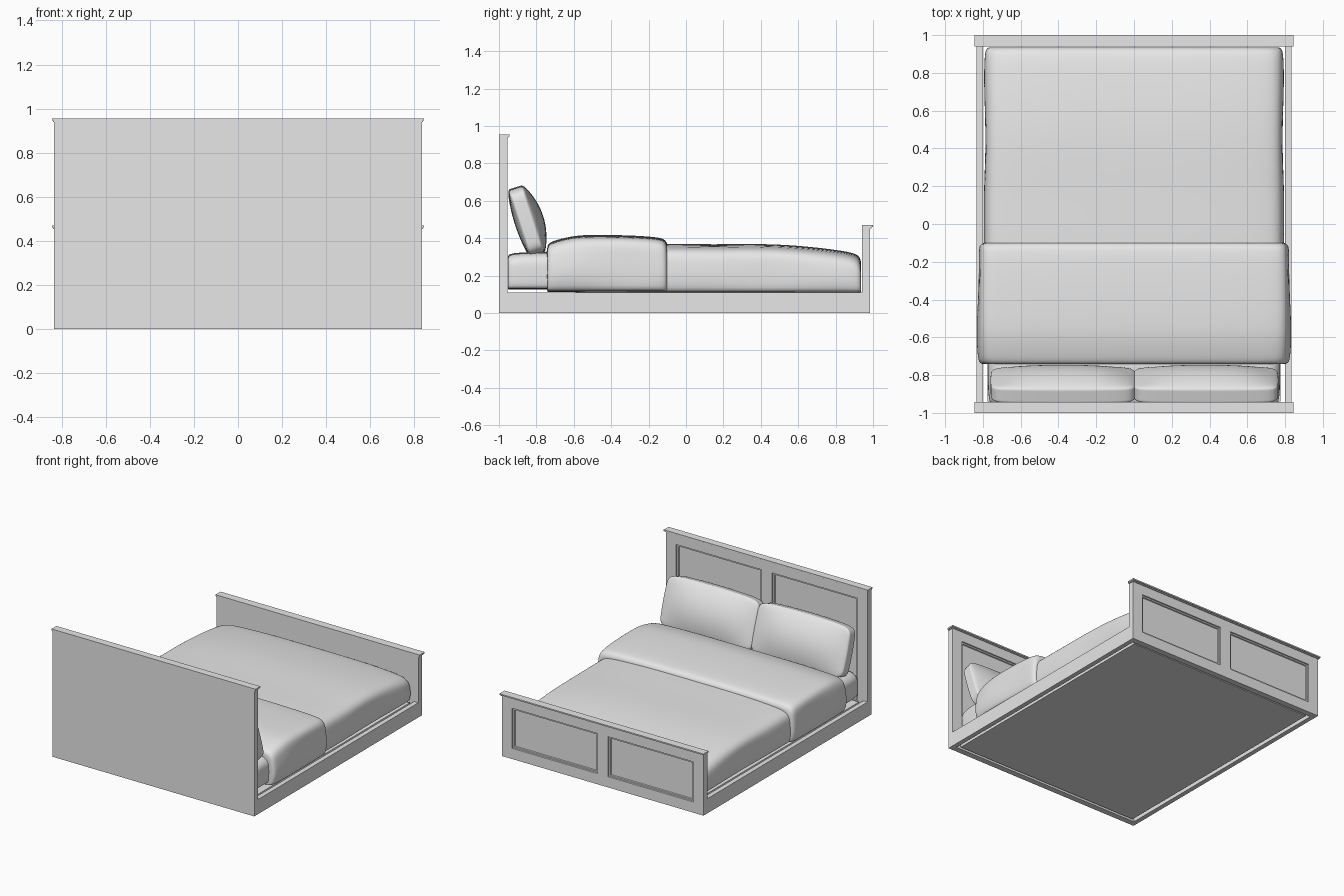
import bpy, bmesh, math
from mathutils import Matrix

old = bpy.data.objects.get("Cube")
if old:
    bpy.data.objects.remove(old, do_unlink=True)

grey = bpy.data.materials.new("plain_grey")
grey.use_nodes = True
grey.diffuse_color = (0.8, 0.8, 0.8, 1)
grey.node_tree.nodes["Principled BSDF"].inputs["Base Color"].default_value = (0.8, 0.8, 0.8, 1)


def finish(bm, name, levels=0):
    """Turn a bmesh into a named object, smoothed when levels is set."""
    bmesh.ops.recalc_face_normals(bm, faces=bm.faces)
    mesh = bpy.data.meshes.new(name)
    bm.to_mesh(mesh)
    bm.free()
    mesh.materials.append(grey)
    ob = bpy.data.objects.new(name, mesh)
    bpy.context.collection.objects.link(ob)
    if levels:
        mod = ob.modifiers.new("Subdivision", 'SUBSURF')
        mod.levels = mod.render_levels = levels
        for p in mesh.polygons:
            p.use_smooth = True
    return ob


def box_mesh(x0, x1, y0, y1, z0, z1):
    bm = bmesh.new()
    bmesh.ops.create_cube(bm, size=1)
    for v in bm.verts:
        v.co = ((x0 + x1) / 2 + v.co.x * (x1 - x0),
                (y0 + y1) / 2 + v.co.y * (y1 - y0),
                (z0 + z1) / 2 + v.co.z * (z1 - z0))
    return bm


def box(name, *size):
    return finish(box_mesh(*size), name)


def panelled_board(name, y0, y1, top):
    """Flat board with two recessed, moulded panels on its +y face."""
    bm = box_mesh(-0.835, 0.835, y0, y1, 0, top)
    cuts = [((x, 0, 0), (1, 0, 0)) for x in (-0.75, -0.045, 0.045, 0.75)]
    cuts += [((0, 0, z), (0, 0, 1)) for z in (0.08, top - 0.08)]
    for co, no in cuts:
        bmesh.ops.bisect_plane(bm, geom=bm.verts[:] + bm.edges[:] + bm.faces[:],
                               plane_co=co, plane_no=no)
    bm.normal_update()
    panels = []
    for f in bm.faces:
        c = f.calc_center_median()
        if f.normal.y > 0.9 and 0.05 < abs(c.x) < 0.75 and 0.08 < c.z < top - 0.08:
            panels.append(f)
    for width, depth in ((0.003, -0.008), (0.014, 0), (0.004, -0.008)):
        bmesh.ops.inset_individual(bm, faces=panels, thickness=width, depth=depth)
    return finish(bm, name)


def bedding(name, sections, bottom, crown, wobble):
    """Soft solid lofted along y through (y, half width, edge height) sections."""
    bm = bmesh.new()
    rings = []
    for y, w, top in sections:
        sway = wobble * math.sin(9 * y + 1)
        h = top - bottom
        half = [(w - 0.04, bottom), (w - 0.002, bottom + 0.004),
                (w + wobble + sway, bottom + 0.35 * h),
                (w + sway / 2, bottom + 0.7 * h),
                (w - 0.008, top - 0.03), (w - 0.04, top),
                (w - 0.12, top + crown * 0.5), (w * 0.5, top + crown)]
        outline = half + [(0, top + crown)] + [(-x, z) for x, z in reversed(half)]
        rings.append([bm.verts.new((x, y, z)) for x, z in outline])
    for a, b in zip(rings, rings[1:]):
        for i in range(len(a)):
            j = (i + 1) % len(a)
            bm.faces.new((a[i], a[j], b[j], b[i]))
    caps = [bm.faces.new(rings[0]), bm.faces.new(rings[-1])]
    bmesh.ops.recalc_face_normals(bm, faces=bm.faces)
    bmesh.ops.inset_individual(bm, faces=caps, thickness=0.012)
    return finish(bm, name, 2)


def pillow(name, x):
    bm = bmesh.new()
    bmesh.ops.create_cube(bm, size=2)
    bmesh.ops.subdivide_edges(bm, edges=bm.edges[:], cuts=4, use_grid_fill=True)
    for v in bm.verts:
        u, s, t = v.co
        puff = (1 - u ** 4) * (1 - t * t)
        v.co = (0.385 * u * (1 - 0.02 * t * t),
                s * (0.045 + (0.052 if s > 0 else 0.02) * puff),
                t * (0.18 + 0.012 * (1 - u * u)))
    bm.transform(Matrix.Translation((x, -0.853, 0.49)) @ Matrix.Rotation(math.radians(18), 4, 'X'))
    return finish(bm, name, 2)


# Wooden frame
panelled_board("headboard", -1, -0.955, 0.945)
panelled_board("footboard", 0.94, 0.985, 0.46)
box("headboard_cap", -0.845, 0.845, -1, -0.943, 0.945, 0.955)
box("headboard_cap_lip", -0.84, 0.84, -1, -0.949, 0.938, 0.945)
box("footboard_cap", -0.845, 0.845, 0.94, 1, 0.46, 0.47)
box("footboard_cap_lip", -0.84, 0.84, 0.94, 0.992, 0.453, 0.46)
for side, s in (("left", 1), ("right", -1)):
    a, b = sorted((0.8 * s, 0.835 * s))
    box(side + "_side_rail", a, b, -0.955, 0.94, 0, 0.11)
box("bed_base", -0.775, 0.775, -0.94, 0.925, 0.004, 0.1)

# Mattress
bedding("mattress", [(-0.952, 0.755, 0.3), (-0.935, 0.775, 0.32), (-0.6, 0.775, 0.325),
                     (0.5, 0.765, 0.31), (0.88, 0.765, 0.27), (0.9, 0.75, 0.25)],
        0.125, 0.006, 0)

# Blanket and the thick folded layer above it
bedding("blanket", [(-0.6, 0.76, 0.33), (-0.5, 0.785, 0.335), (-0.1, 0.79, 0.345),
                    (0.15, 0.79, 0.34), (0.4, 0.785, 0.345), (0.6, 0.785, 0.335),
                    (0.78, 0.787, 0.315), (0.89, 0.785, 0.298), (0.925, 0.78, 0.28),
                    (0.935, 0.765, 0.255)],
        0.107, 0.026, 0.006)
bedding("folded_blanket", [(-0.742, 0.79, 0.34), (-0.735, 0.81, 0.362), (-0.69, 0.815, 0.378),
                           (-0.6, 0.82, 0.4), (-0.5, 0.822, 0.405), (-0.3, 0.822, 0.402),
                           (-0.15, 0.818, 0.392), (-0.112, 0.812, 0.38),
                           (-0.1, 0.79, 0.355)],
        0.112, 0.014, 0.01)

# Pillows
pillow("left_pillow", 0.38)
pillow("right_pillow", -0.375)
